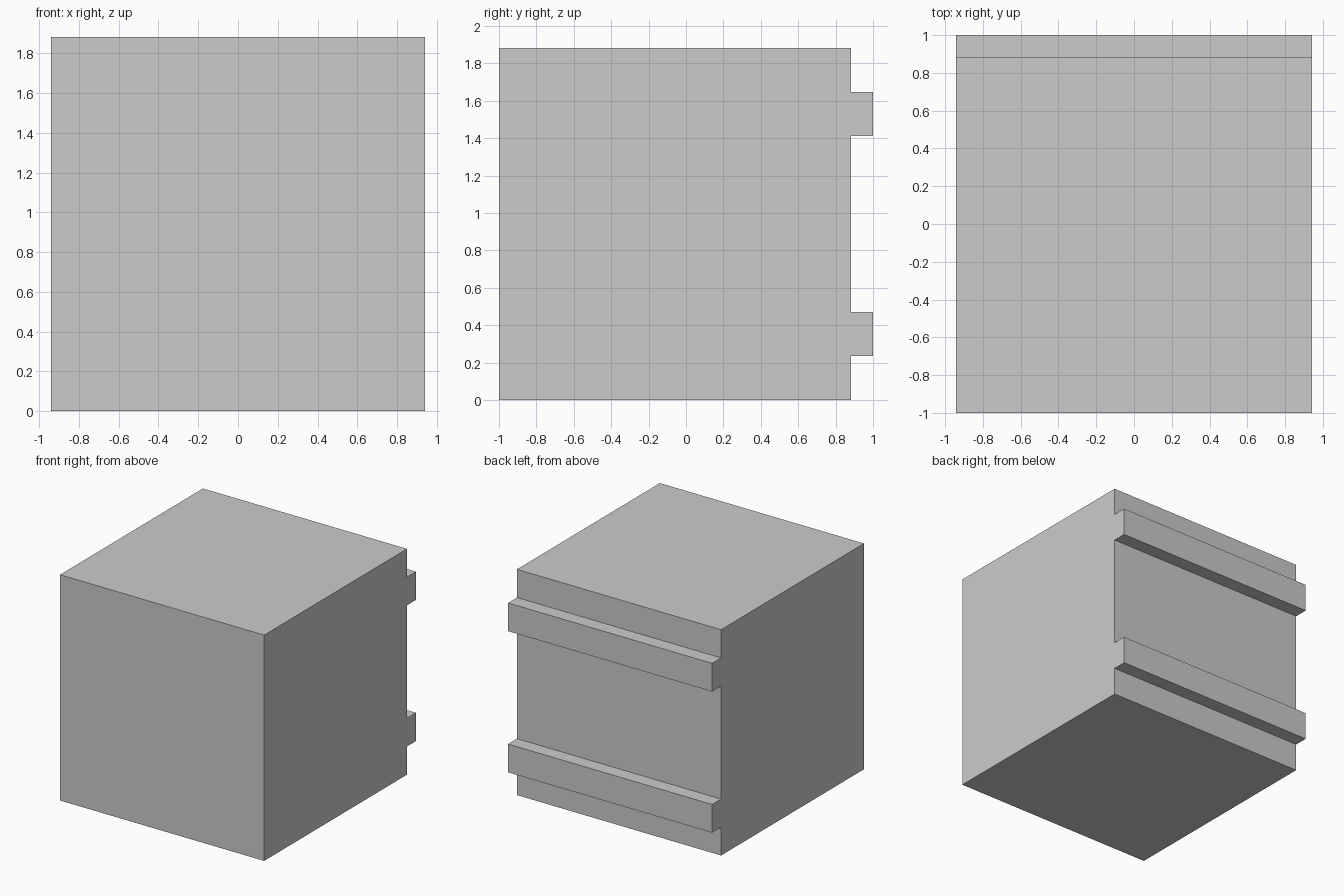
import bpy, bmesh

if "Cube" in bpy.data.objects:
    bpy.data.objects.remove(bpy.data.objects["Cube"])

U = 2 / 17            # grid unit: body is 16 units, rails stick out 1 more
HALF = 8 * U          # half width in x
FRONT, BACK = -1.0, -1.0 + 16 * U

# Side profile (y, z): square block with two rails on the back
profile = [(FRONT, 0), (BACK, 0)]
for low in (2, 12):
    z0, z1 = low * U, (low + 2) * U
    profile += [(BACK, z0), (BACK + U, z0), (BACK + U, z1), (BACK, z1)]
profile += [(BACK, 16 * U), (FRONT, 16 * U)]

# Extrude the profile across the full width
bm = bmesh.new()
face = bm.faces.new([bm.verts.new((-HALF, y, z)) for y, z in profile])
result = bmesh.ops.extrude_face_region(bm, geom=[face])
moved = [g for g in result["geom"] if isinstance(g, bmesh.types.BMVert)]
bmesh.ops.translate(bm, verts=moved, vec=(2 * HALF, 0, 0))
bmesh.ops.recalc_face_normals(bm, faces=bm.faces)

mesh = bpy.data.meshes.new("block_with_back_rails")
bm.to_mesh(mesh)
bm.free()
block = bpy.data.objects.new("block_with_back_rails", mesh)
bpy.context.collection.objects.link(block)
